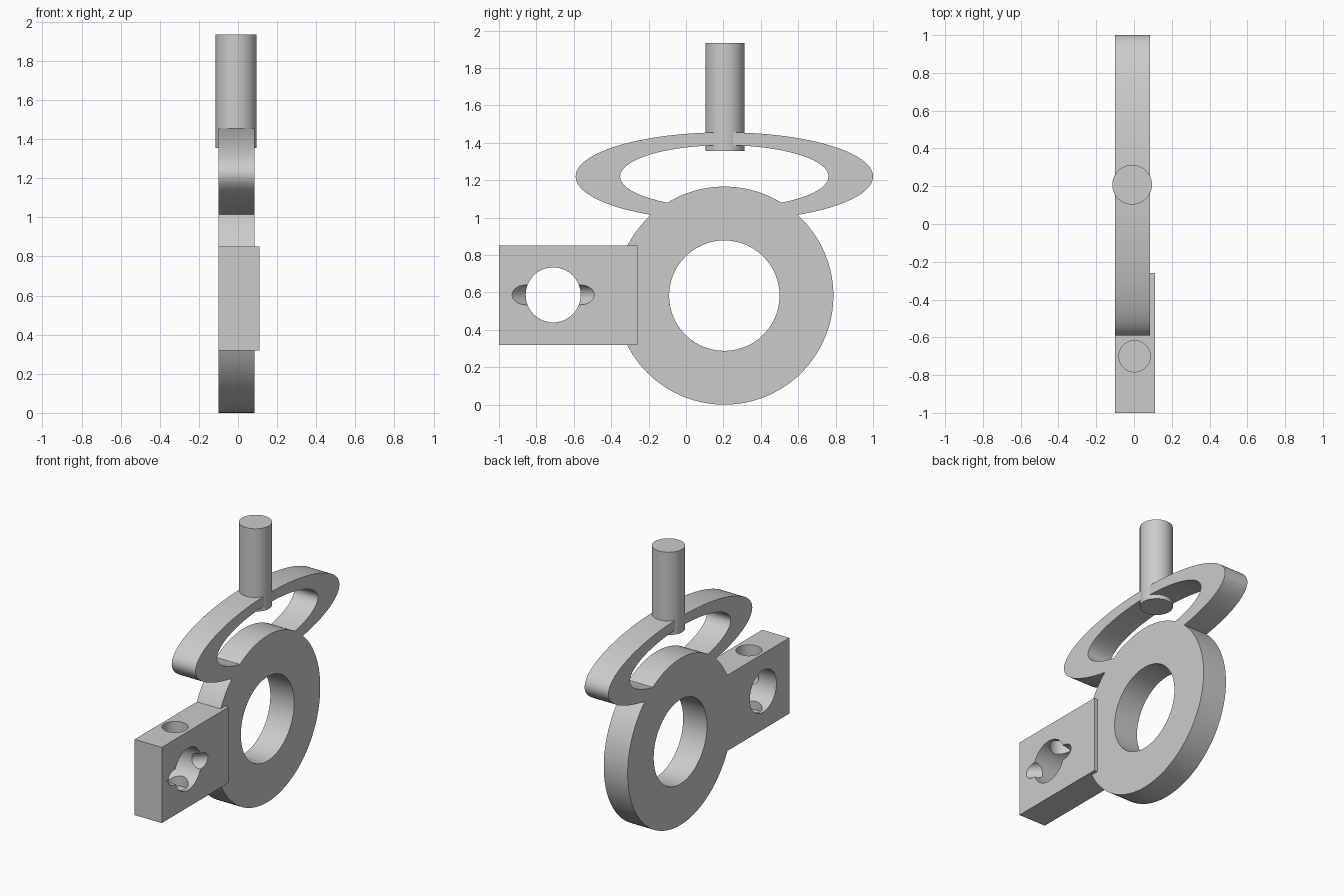
import bpy, bmesh
from math import cos, sin, pi, radians
from mathutils import Vector

cube = bpy.data.objects.get("Cube")
if cube:
    bpy.data.objects.remove(cube, do_unlink=True)

GREY = (0.6, 0.6, 0.6, 1.0)
metal = bpy.data.materials.new("plain grey")
metal.use_nodes = True
metal.diffuse_color = GREY
metal.node_tree.nodes["Principled BSDF"].inputs["Base Color"].default_value = GREY


def finish(obj):
    obj.data.materials.clear()
    obj.data.materials.append(metal)
    bpy.ops.object.select_all(action='DESELECT')
    obj.select_set(True)
    bpy.context.view_layer.objects.active = obj
    bpy.ops.object.shade_smooth_by_angle(angle=radians(30))


def band(name, y, z, outer, inner, x0, x1, n=128):
    """Flat elliptical band in the YZ plane, from x0 to x1."""
    bm = bmesh.new()
    loops = []
    for (ry, rz), x in ((outer, x0), (outer, x1), (inner, x1), (inner, x0)):
        loops.append([bm.verts.new((x, y + ry * cos(2 * pi * i / n),
                                    z + rz * sin(2 * pi * i / n))) for i in range(n)])
    for k in range(4):
        a, b = loops[k], loops[(k + 1) % 4]
        for i in range(n):
            j = (i + 1) % n
            bm.faces.new((a[i], a[j], b[j], b[i]))
    bmesh.ops.recalc_face_normals(bm, faces=bm.faces)
    mesh = bpy.data.meshes.new(name)
    bm.to_mesh(mesh)
    bm.free()
    obj = bpy.data.objects.new(name, mesh)
    bpy.context.collection.objects.link(obj)
    finish(obj)
    return obj


def rod(name, start, end, radius, n=64):
    """Cylinder between two points."""
    start, end = Vector(start), Vector(end)
    axis = end - start
    bpy.ops.mesh.primitive_cylinder_add(
        vertices=n, radius=radius, depth=axis.length, location=(start + end) / 2,
        rotation=axis.to_track_quat('Z', 'Y').to_euler())
    obj = bpy.context.object
    obj.name = name
    return obj


def cut(target, cutter):
    cutter.hide_render = True
    mod = target.modifiers.new("cut", 'BOOLEAN')
    mod.operation = 'DIFFERENCE'
    mod.solver = 'EXACT'
    mod.object = cutter
    bpy.context.view_layer.objects.active = target
    bpy.ops.object.modifier_apply(modifier=mod.name)
    bpy.data.objects.remove(cutter, do_unlink=True)


BACK, FACE, BLOCK_FACE = -0.10, 0.085, 0.11
MID_Y = 0.205

# Round ring and the elliptical loop above it
band("round_ring", MID_Y, 0.583, (0.583, 0.583), (0.295, 0.295), BACK, FACE)
band("oval_loop", MID_Y, 1.22, (0.795, 0.236), (0.557, 0.167), BACK, FACE)

# Upright pin through the top of the loop
finish(rod("upright_pin", (-0.01, 0.208, 1.355), (-0.01, 0.208, 1.935), 0.105))

# Clamp block
bpy.ops.mesh.primitive_cube_add(size=1, location=((BACK + BLOCK_FACE) / 2, -0.63, 0.585))
block = bpy.context.object
block.name = "clamp_block"
block.scale = (BLOCK_FACE - BACK, 0.74, 0.53)
bpy.ops.object.transform_apply(location=True, rotation=True, scale=True)

# Cross hole, blind hole from the top, and two slanted side holes
HOLE_Y, HOLE_Z = -0.71, 0.587
cut(block, rod("cross_cutter", (-0.3, HOLE_Y, HOLE_Z), (0.3, HOLE_Y, HOLE_Z), 0.147))
cut(block, rod("top_cutter", (0.003, -0.70, 0.40), (0.003, -0.70, 1.0), 0.083))
for side in (-1, 1):
    inner = (-0.035, HOLE_Y, HOLE_Z)
    outer = (0.215, HOLE_Y + side * 0.25, HOLE_Z)
    cut(block, rod("slanted_cutter", inner, outer, 0.053, 48))
finish(block)
